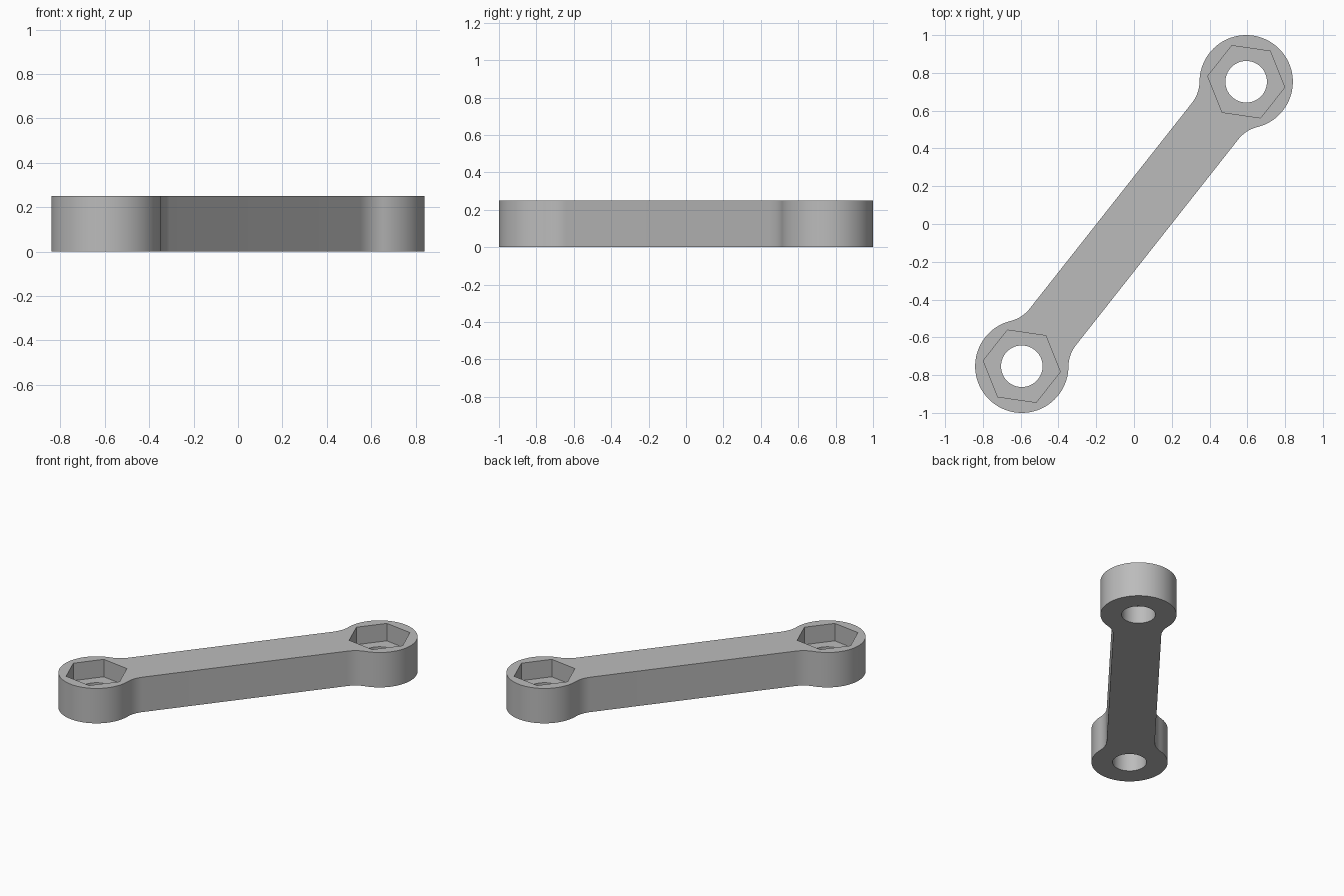
import bpy
import bmesh
from math import atan2, sin, cos, pi, hypot, sqrt, asin, radians
from mathutils import Matrix, Vector

if "Cube" in bpy.data.objects:
    bpy.data.objects.remove(bpy.data.objects["Cube"])

# Main dimensions
CX, CY = 0.594, 0.753          # centre of one eye
R, HOLE, HEX = 0.247, 0.11, 0.206
HALF_W, FILLET = 0.156, 0.185  # bar half width, neck fillet radius
HEIGHT, POCKET = 0.25, 0.125
ANGLE = atan2(CY, CX)
REACH = hypot(CX, CY)

grey = bpy.data.materials.new("grey")
grey.use_nodes = True
colour = (0.5, 0.5, 0.5, 1)
grey.diffuse_color = colour
grey.node_tree.nodes["Principled BSDF"].inputs["Base Color"].default_value = colour


def arc(cx, cy, r, start, end, n):
    return [Vector((cx + r * cos(start + (end - start) * i / n),
                    cy + r * sin(start + (end - start) * i / n), 0))
            for i in range(n + 1)]


def prism(name, outline, z0, z1):
    """Extrude a closed outline, turned to the bar's direction."""
    bm = bmesh.new()
    base = bm.faces.new([bm.verts.new((p.x, p.y, z0)) for p in outline])
    top = bmesh.ops.extrude_face_region(bm, geom=[base])["geom"]
    bmesh.ops.translate(bm, vec=(0, 0, z1 - z0),
                        verts=[v for v in top if isinstance(v, bmesh.types.BMVert)])
    bmesh.ops.rotate(bm, matrix=Matrix.Rotation(ANGLE, 3, 'Z'), verts=bm.verts)
    bmesh.ops.recalc_face_normals(bm, faces=bm.faces)
    mesh = bpy.data.meshes.new(name)
    bm.to_mesh(mesh)
    bm.free()
    mesh.materials.append(grey)
    obj = bpy.data.objects.new(name, mesh)
    bpy.context.collection.objects.link(obj)
    return obj


# Link outline: one end with its neck fillets, repeated by a half turn
neck = asin((HALF_W + FILLET) / (R + FILLET))
neck_x = REACH - sqrt((R + FILLET) ** 2 - (HALF_W + FILLET) ** 2)
side = HALF_W + FILLET
end = arc(neck_x, -side, FILLET, pi / 2, neck, 12)[:-1]
end += arc(REACH, 0, R, neck - pi, pi - neck, 80)
end += arc(neck_x, side, FILLET, -neck, -pi / 2, 12)[1:]
link = prism("link", end + [-p for p in end], 0, HEIGHT)

# Bolt holes and hexagonal nut pockets
for s in (-1, 1):
    cutters = [
        prism("hole_cutter", arc(s * REACH, 0, HOLE, 0, 2 * pi, 64)[:-1], -0.1, HEIGHT + 0.1),
        prism("nut_cutter", arc(s * REACH, 0, HEX, 0, 2 * pi, 6)[:-1], HEIGHT - POCKET, HEIGHT + 0.1),
    ]
    for cutter in cutters:
        bpy.context.view_layer.objects.active = link
        mod = link.modifiers.new("cut", 'BOOLEAN')
        mod.operation, mod.solver, mod.object = 'DIFFERENCE', 'EXACT', cutter
        bpy.ops.object.modifier_apply(modifier=mod.name)
        bpy.data.objects.remove(cutter)

# Smooth round walls, crisp edges
bpy.ops.object.select_all(action='DESELECT')
link.select_set(True)
bpy.context.view_layer.objects.active = link
bpy.ops.object.shade_smooth_by_angle(angle=radians(30))
